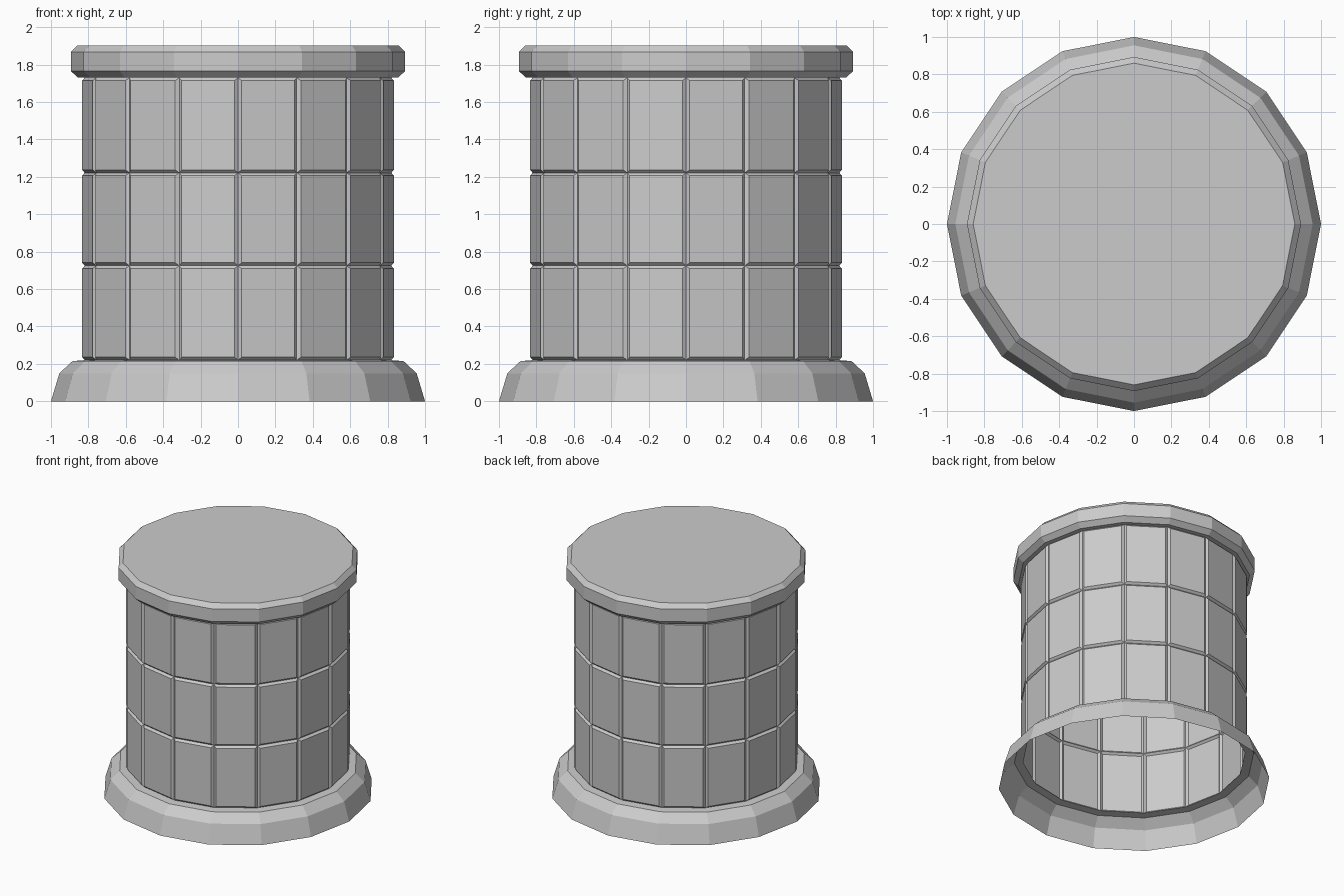
import bpy, bmesh
from math import cos, sin, pi

if "Cube" in bpy.data.objects:
    bpy.data.objects.remove(bpy.data.objects["Cube"])

SIDES = 16


def lathe(name, profile, cap_top=False, panel=None):
    """Revolve (radius, z) points, listed so that faces point outward (bottom to top)."""
    bm = bmesh.new()
    rings = [[bm.verts.new((r * cos(2 * pi * i / SIDES), r * sin(2 * pi * i / SIDES), z))
              for i in range(SIDES)] for r, z in profile]
    for low, high in zip(rings, rings[1:]):
        for i in range(SIDES):
            j = (i + 1) % SIDES
            bm.faces.new((low[i], low[j], high[j], high[i]))
    if cap_top:
        bm.faces.new(rings[-1])
    bm.normal_update()
    if panel:
        thickness, depth = panel
        bmesh.ops.inset_individual(bm, faces=bm.faces[:], thickness=thickness,
                                   depth=depth, use_even_offset=True)
    mesh = bpy.data.meshes.new(name)
    bm.to_mesh(mesh)
    bm.free()
    obj = bpy.data.objects.new(name, mesh)
    bpy.context.collection.objects.link(obj)
    return obj


# Flared foot, open underneath
lathe("base_skirt", [(1.0, 0.0), (0.955, 0.15), (0.885, 0.215), (0.82, 0.22)])

# Drum wall: three rows of raised panels separated by grooves
lathe("panelled_wall", [(0.82, 0.22), (0.82, 0.725), (0.82, 1.222), (0.82, 1.73)],
      panel=(0.016, 0.0165))

# Chamfered lid with a flat top
lathe("lid", [(0.82, 1.73), (0.855, 1.73), (0.893, 1.765), (0.893, 1.868), (0.86, 1.903)],
      cap_top=True)
